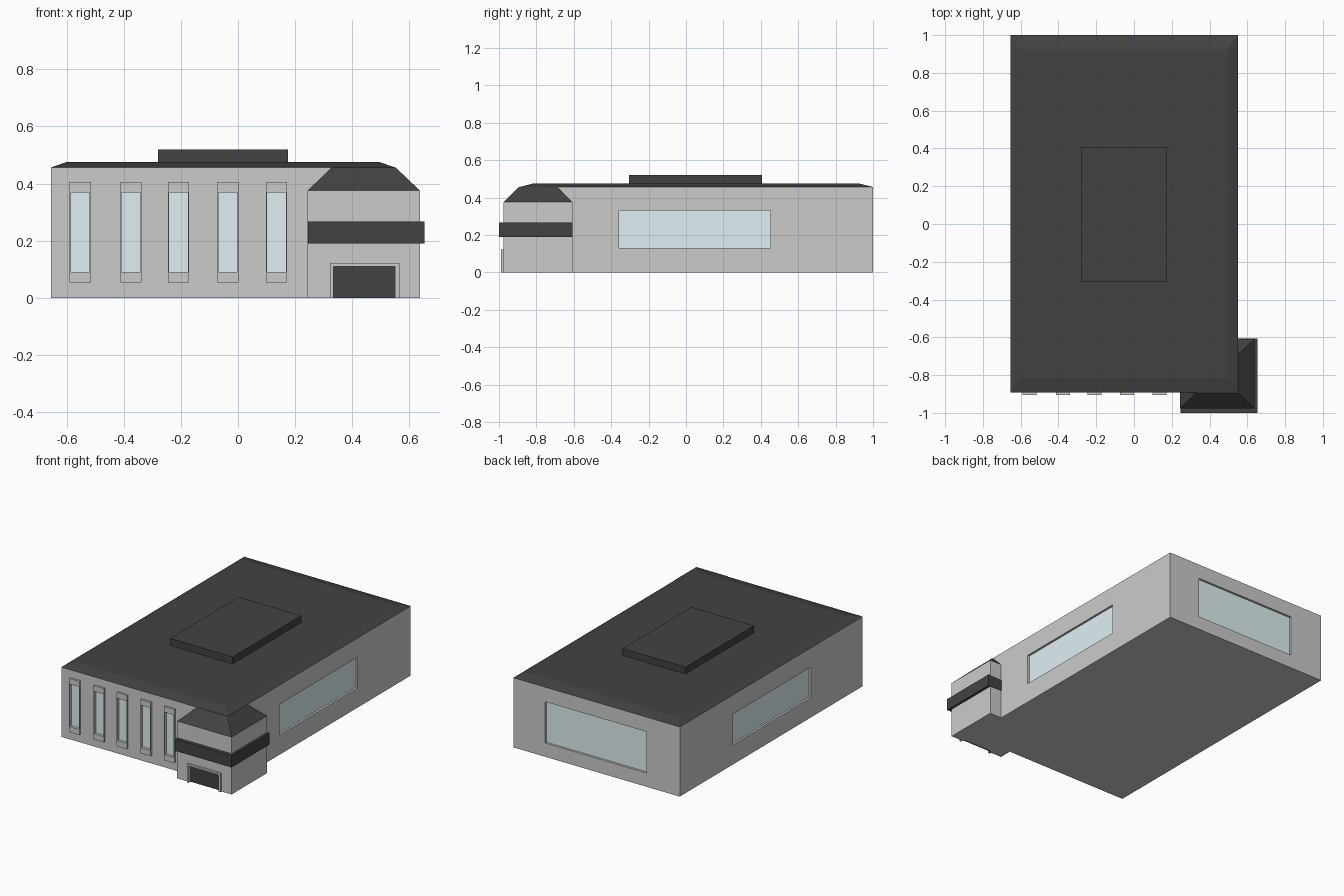
import bpy, bmesh

if "Cube" in bpy.data.objects:
    bpy.data.objects.remove(bpy.data.objects["Cube"])


def material(name, color):
    m = bpy.data.materials.new(name)
    m.diffuse_color = (*color, 1)
    m.use_nodes = True
    m.node_tree.nodes["Principled BSDF"].inputs["Base Color"].default_value = m.diffuse_color
    return m


BLACK = material("black", (0.055, 0.055, 0.055))
GLASS = material("pale_glass", (0.74, 0.87, 0.91))


def block(name, x, y, z, mat=None, inset=(0, 0)):
    """Box given by its ranges; the top may be inset to form a hipped roof."""
    mesh = bpy.data.meshes.new(name)
    bm = bmesh.new()
    bmesh.ops.create_cube(bm, size=1)
    for v in bm.verts:
        sx, sy, sz = (c > 0 for c in v.co)
        ix, iy = inset if sz else (0, 0)
        v.co = (x[sx] + (-ix if sx else ix),
                y[sy] + (-iy if sy else iy), z[sz])
    bm.to_mesh(mesh)
    bm.free()
    ob = bpy.data.objects.new(name, mesh)
    bpy.context.collection.objects.link(ob)
    if mat:
        mesh.materials.append(mat)
    return ob


def cut(target, x, y, z):
    """Remove a box-shaped opening from the target."""
    cutter = block("cutter", x, y, z)
    cutter.hide_render = True
    mod = target.modifiers.new("opening", 'BOOLEAN')
    mod.operation, mod.solver, mod.object = 'DIFFERENCE', 'EXACT', cutter
    bpy.context.view_layer.objects.active = target
    bpy.ops.object.modifier_apply(modifier=mod.name)
    bpy.data.objects.remove(cutter, do_unlink=True)


# Main hall with low hipped roof and raised roof box
X0, X1, Y0, Y1, H = -0.655, 0.55, -0.892, 1.0, 0.456
hall = block("main_hall", (X0, X1), (Y0, Y1), (0, H))
block("main_roof", (X0, X1), (Y0, Y1), (H, 0.475), BLACK, (0.054, 0.075))
block("roof_box", (-0.28, 0.175), (-0.305, 0.405), (0.46, 0.52), BLACK)

# Tall framed front windows
for i, cx in enumerate((-0.552, -0.375, -0.208, -0.036, 0.135)):
    frame = block(f"front_window_frame_{i + 1}", (cx - 0.037, cx + 0.037),
                  (Y0 - 0.013, Y0), (0.053, 0.405))
    gx, gz = (cx - 0.033, cx + 0.033), (0.09, 0.368)
    cut(frame, gx, (Y0 - 0.1, Y0 + 0.1), gz)
    cut(hall, gx, (Y0 - 0.1, Y0 + 0.01), gz)
    block(f"front_window_glass_{i + 1}", gx, (Y0 + 0.005, Y0 + 0.02), gz, GLASS)

# Wide recessed windows on both sides
sy, sz, depth = (-0.358, 0.453), (0.13, 0.33), 0.018
for name, wall, s in (("right", X1, -1), ("left", X0, 1)):
    span = lambda a, b: tuple(sorted((wall + s * a, wall + s * b)))
    cut(hall, span(-0.1, depth), sy, sz)
    block(f"{name}_window_glass", span(depth - 0.004, depth + 0.01), sy, sz, GLASS)

# Wide recessed back window
bx, bz = (-0.415, 0.32), (0.09, 0.36)
cut(hall, bx, (Y1 - depth, Y1 + 0.1), bz)
block("back_window_glass", bx, (Y1 - depth - 0.01, Y1 - depth + 0.004), bz, GLASS)

# Corner entrance tower with hipped roof and canopy band
TX, TY = (0.243, 0.637), (-0.976, -0.608)
tower = block("entrance_tower", TX, TY, (0, 0.375))
block("tower_roof", TX, TY, (0.375, 0.457), BLACK, (0.086, 0.082))
block("canopy_band", (0.245, 0.653), (-1.0, -0.606), (0.19, 0.267), BLACK)

# Doorway: frame and recessed dark door
door_x, door_z = (0.335, 0.55), (-0.05, 0.11)
door_frame = block("door_frame", (0.322, 0.565), (-0.989, TY[0]), (0, 0.122))
cut(door_frame, door_x, (-1.1, -0.9), door_z)
cut(tower, door_x, (-1.1, -0.965), door_z)
block("door", door_x, (-0.969, -0.955), (0, 0.11), BLACK)
